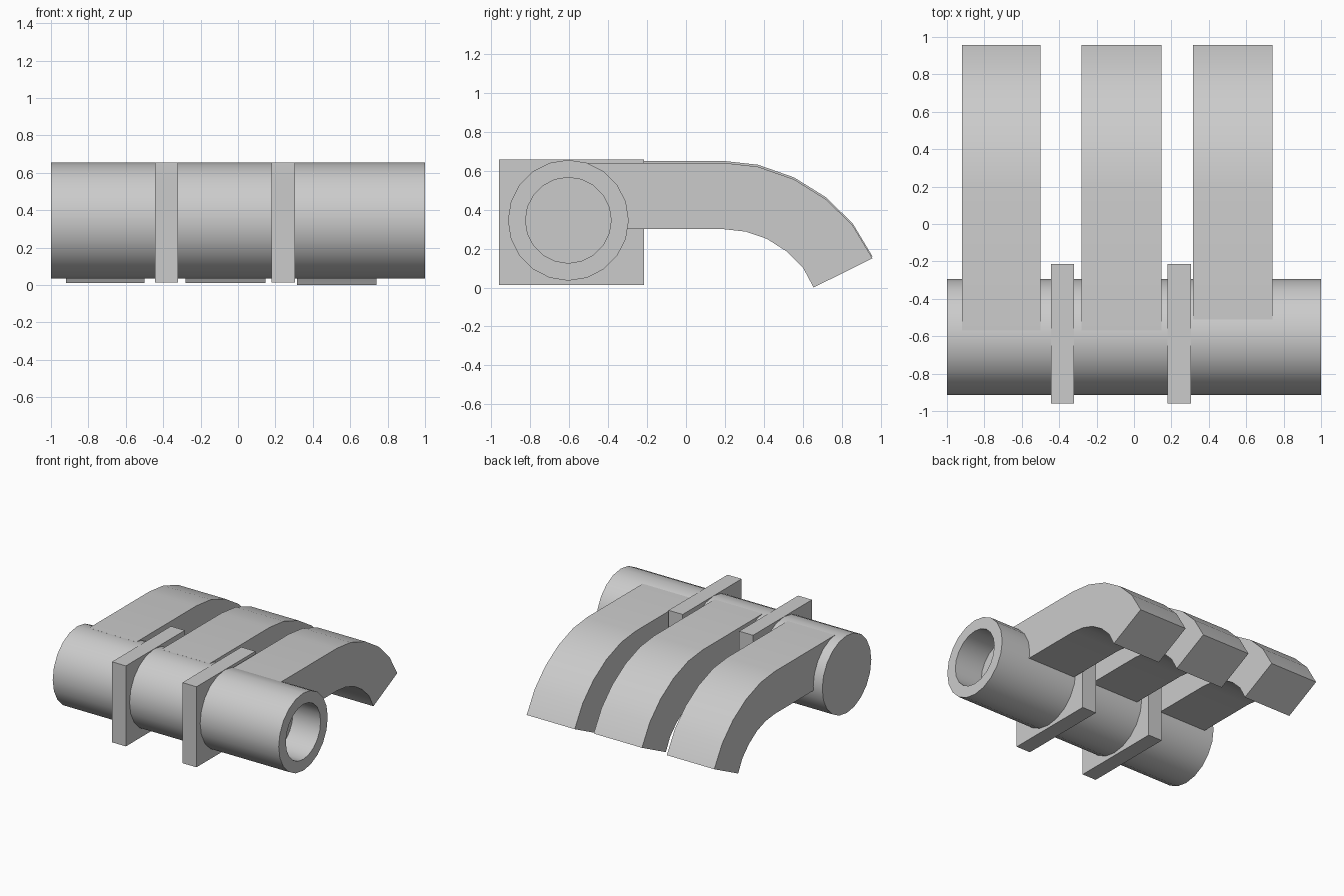
import bpy, bmesh, math

if "Cube" in bpy.data.objects:
    bpy.data.objects.remove(bpy.data.objects["Cube"])

CY, CZ, SIDES = -0.604, 0.345, 20


def finish(name, bm, smooth=False):
    bmesh.ops.recalc_face_normals(bm, faces=bm.faces)
    me = bpy.data.meshes.new(name)
    bm.to_mesh(me)
    bm.free()
    ob = bpy.data.objects.new(name, me)
    bpy.context.collection.objects.link(ob)
    if smooth:
        bpy.ops.object.select_all(action='DESELECT')
        ob.select_set(True)
        bpy.context.view_layer.objects.active = ob
        bpy.ops.object.shade_smooth_by_angle(angle=math.radians(30))
    return ob


def extrude_profile(name, pts, x0, x1, smooth=False):
    """Extrude a (y, z) outline from x0 to x1."""
    bm = bmesh.new()
    a = [bm.verts.new((x0, y, z)) for y, z in pts]
    b = [bm.verts.new((x1, y, z)) for y, z in pts]
    bm.faces.new(a)
    bm.faces.new(b)
    n = len(pts)
    for i in range(n):
        j = (i + 1) % n
        bm.faces.new((a[i], a[j], b[j], b[i]))
    return finish(name, bm, smooth)


# Main tube: closed at -x, blind bore at +x
bm = bmesh.new()
rings = []
for x, r in [(-1, 0.31), (1, 0.31), (1, 0.22), (0.755, 0.22)]:
    rings.append([bm.verts.new((x, CY + r * math.sin(2 * math.pi * i / SIDES),
                                CZ + r * math.cos(2 * math.pi * i / SIDES)))
                  for i in range(SIDES)])
for a, b in zip(rings, rings[1:]):
    for i in range(SIDES):
        j = (i + 1) % SIDES
        bm.faces.new((a[i], a[j], b[j], b[i]))
bm.faces.new(rings[0])
bm.faces.new(rings[-1])
finish("main_tube", bm, True)

# Two square collar plates
plate = [(-0.96, 0.012), (-0.215, 0.012), (-0.215, 0.656), (-0.96, 0.656)]
for k, (x0, x1) in enumerate([(-0.443, -0.32), (0.18, 0.305)]):
    extrude_profile(f"collar_plate_{k + 1}", plate, x0, x1)

# Three curved arms, the last one slightly lower
top = [(-0.57, 0.64), (0.19, 0.64), (0.37, 0.62), (0.555, 0.555),
       (0.72, 0.452), (0.856, 0.318), (0.957, 0.15)]
bottom = [(0.655, 0.0), (0.6, 0.103), (0.517, 0.185), (0.415, 0.25),
          (0.307, 0.287), (0.19, 0.30), (-0.57, 0.30)]
for k, (x0, x1, dz) in enumerate([(-0.92, -0.50, 0.01), (-0.28, 0.147, 0.01), (0.315, 0.74, 0)]):
    extrude_profile(f"curved_arm_{k + 1}", [(y, z + dz) for y, z in top + bottom], x0, x1, True)
